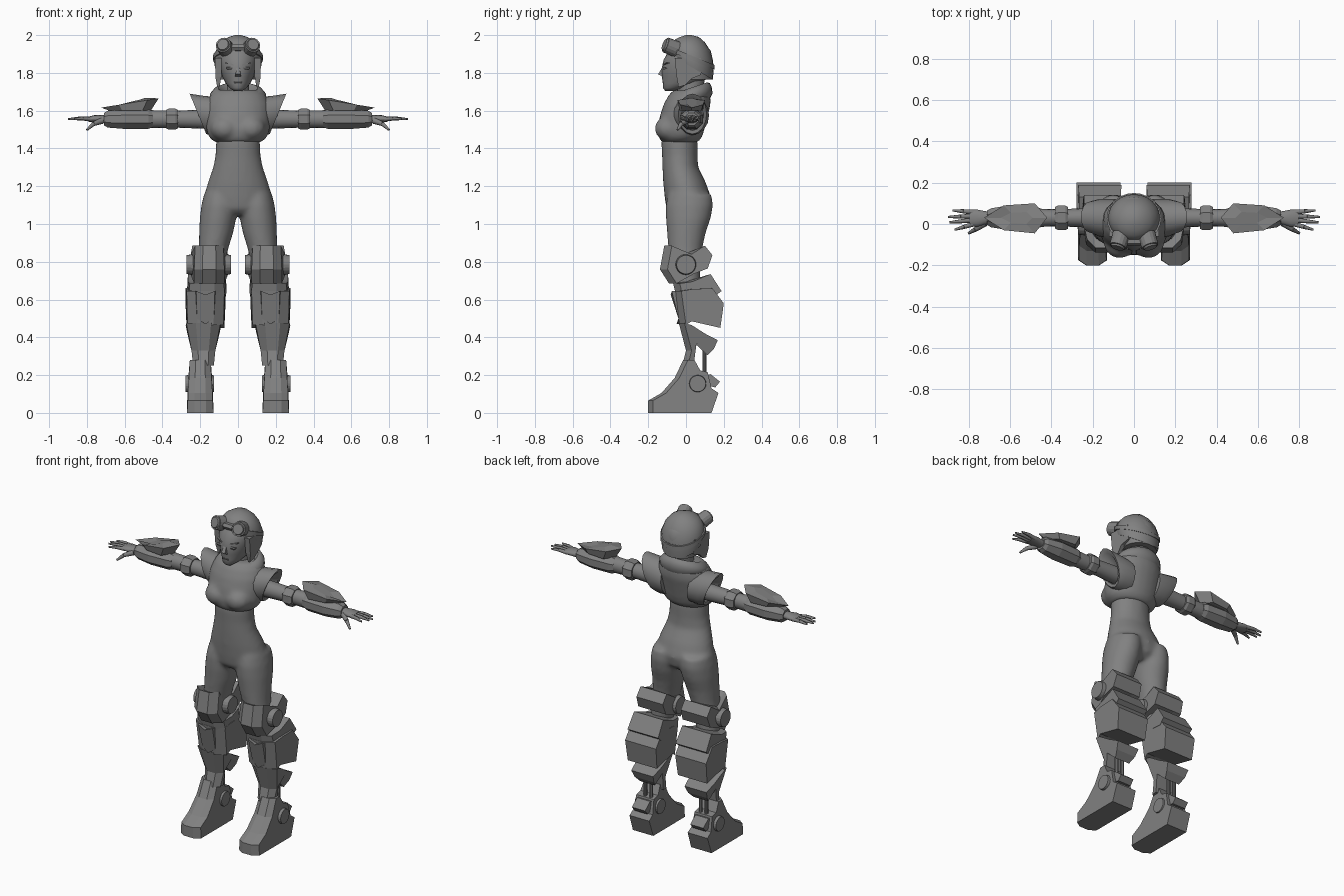
import bpy, bmesh, math
from mathutils import Vector as V

grey = bpy.data.materials.new("plain grey")
grey.diffuse_color = (0.22, 0.22, 0.22, 1)


def skin(name, shells, smooth=False, pair=False, remesh=0):
    """Bridge lists of point rings into capped shells."""
    bm = bmesh.new()
    for rings in shells:
        loops = [[bm.verts.new(p) for p in r] for r in rings]
        n = len(loops[0])
        for a, b in zip(loops, loops[1:]):
            for i in range(n):
                j = (i + 1) % n
                bm.faces.new((a[i], a[j], b[j], b[i]))
        bm.faces.new(loops[0][::-1])
        bm.faces.new(loops[-1])
    bmesh.ops.recalc_face_normals(bm, faces=bm.faces)
    me = bpy.data.meshes.new(name)
    bm.to_mesh(me)
    bm.free()
    me.materials.append(grey)
    ob = bpy.data.objects.new(name, me)
    bpy.context.collection.objects.link(ob)
    if smooth:
        bpy.ops.object.select_all(action='DESELECT')
        ob.select_set(True)
        bpy.context.view_layer.objects.active = ob
        bpy.ops.object.shade_smooth_by_angle(angle=math.radians(50))
    if pair:
        ob.modifiers.new("mirror", 'MIRROR').use_mirror_merge = False
    if remesh:
        m = ob.modifiers.new("blend", 'REMESH')
        m.mode, m.voxel_size, m.use_smooth_shade = 'VOXEL', remesh, True
        m = ob.modifiers.new("relax", 'SMOOTH')
        m.iterations = 8
    return ob


def ring(c, u, v, n, ph=0):
    c, u, v = V(c), V(u), V(v)
    return [c + u * math.cos(2 * math.pi * i / n + ph) + v * math.sin(2 * math.pi * i / n + ph)
            for i in range(n)]


def upright(rows, n=24, ph=0):
    """Rows of (z, cx, cy, rx, ry[, tilt])."""
    return [ring((r[1], r[2], r[0]), (r[3], 0, 0), (0, r[4], r[5] if len(r) > 5 else 0), n, ph)
            for r in rows]


def sideways(rows, n=16, ph=0):
    """Rows of (x, cy, cz, ry, rz[, tilt])."""
    return [ring((r[0], r[1], r[2]), (0, r[3], 0), (r[5] if len(r) > 5 else 0, 0, r[4]), n, ph)
            for r in rows]


def rod(a, b, r0, r1, n=16):
    a, b = V(a), V(b)
    q = (b - a).to_track_quat('Z', 'Y')
    return [ring(p, q @ V((r, 0, 0)), q @ V((0, r, 0)), n) for p, r in ((a, r0), (b, r1))]


def armour(cx, prof, chamfer=0.0):
    """Side profile of (y, z, half width) with bevelled front sides."""
    return [[(cx + k * w, y + (chamfer if abs(k) == 1 and y < 0.03 else 0), z) for y, z, w in prof]
            for k in (-1, -0.45, 0.45, 1)]


def ball(c, rx, ry, rz):
    return upright([(c[2] + rz * math.sin(a), c[0], c[1], rx * math.cos(a), ry * math.cos(a))
                    for a in [math.radians(d) for d in range(-80, 81, 20)]], 20)


# body suit: trunk and thighs blended together
trunk = upright([(1.48, 0, -.035, .11, .09), (1.43, 0, -.035, .117, .096), (1.36, 0, -.033, .12, .094),
                 (1.30, 0, -.03, .132, .095), (1.22, 0, -.008, .16, .113), (1.14, 0, .01, .182, .123),
                 (1.08, 0, .008, .17, .112), (1.05, 0, .005, .12, .08)])
thighs = [upright([(1.16, s * .095, .02, .085, .115), (1.1, s * .1, .018, .094, .126),
                   (1.03, s * .106, .012, .097, .119), (.95, s * .116, .002, .09, .102),
                   (.88, s * .128, -.003, .08, .092), (.78, s * .145, -.005, .072, .08),
                   (.66, s * .162, .01, .062, .065)]) for s in (1, -1)]
skin("body_suit", [trunk] + thighs, remesh=.012)

# vest with bust
vest = upright([(1.432, 0, -.033, .122, .097), (1.46, 0, -.03, .155, .115), (1.5, 0, -.027, .168, .125),
                (1.57, 0, -.012, .172, .127), (1.63, 0, .005, .17, .125), (1.68, 0, .018, .15, .112),
                (1.71, 0, .025, .12, .09)])
skin("vest", [vest] + [ball((s * .07, -.085, 1.505), .078, .082, .068) for s in (1, -1)], remesh=.012)

# flared shoulder openings, with a recessed inside
skin("shoulder_flare", [sideways([(.09, .02, 1.57, .1, .1, .01), (.165, .03, 1.575, .092, .105, .03),
                                  (.212, .034, 1.583, .075, .107, .044),
                                  (.205, .034, 1.58, .06, .085, .036), (.16, .034, 1.565, .05, .06, .02)])],
     smooth=True, pair=True)

# rolled cowl collar
cowl = upright([(1.64, 0, .02, .125, .105, .02), (1.665, 0, .02, .148, .12, .025),
                (1.69, 0, .02, .147, .118, .03), (1.715, 0, .022, .125, .105, .03),
                (1.72, 0, .022, .105, .09, .03), (1.7, 0, .022, .085, .075, .03), (1.66, 0, .022, .075, .065, .02)])
skin("collar", [cowl], smooth=True)

# head
skin("neck", [upright([(1.6, 0, .02, .06, .06), (1.78, 0, .03, .058, .07)])], smooth=True)
skin("head", [upright([(1.705, 0, -.088, .022, .022), (1.72, 0, -.065, .045, .058), (1.745, 0, -.025, .065, .098),
                       (1.78, 0, .0, .083, .128), (1.82, 0, .005, .095, .135), (1.87, 0, .012, .104, .13),
                       (1.92, 0, .02, .1, .11), (1.95, 0, .02, .07, .08)])], smooth=True)
skin("nose", [armour(0, [(-.122, 1.835, .008), (-.148, 1.793, .013), (-.125, 1.78, .016), (-.1, 1.8, .012)])])
skin("lips", [armour(0, [(-.112, 1.757, .02), (-.126, 1.75, .02), (-.118, 1.738, .015), (-.09, 1.745, .02)])])
skin("eyes", [armour(.042, [(-.119, 1.832, .02), (-.122, 1.825, .02), (-.119, 1.817, .016), (-.1, 1.825, .02)])],
     pair=True)
skin("brows", [[[(.016, y, 1.842), (.03, y, 1.848), (.068, y + .016, 1.856), (.068, y + .016, 1.851),
                 (.03, y, 1.841), (.016, y, 1.837)] for y in (-.121, -.1)]], pair=True)

# helmet, ear flaps and goggles
skin("helmet", [upright([(1.83, 0, .03, .122, .112, -.066), (1.86, 0, .03, .127, .116, -.052),
                         (1.9, 0, .03, .124, .113, -.035), (1.94, 0, .027, .108, .1, -.02),
                         (1.97, 0, .022, .083, .078, -.008), (1.99, 0, .018, .05, .05),
                         (2.0, 0, .015, .015, .015)])], smooth=True)
skin("ear_flap", [armour(.104, [(-.06, 1.88, .017), (-.05, 1.78, .016), (-.04, 1.725, .006), (-.005, 1.735, .008),
                                (.03, 1.77, .014), (.08, 1.79, .004), (.08, 1.88, .012)])], pair=True)
skin("nape_guard", [upright([(1.765, 0, .05, .098, .09), (1.85, 0, .045, .115, .1)])], smooth=True)
skin("goggle_strap", [upright([(1.868, 0, .028, .132, .122, -.05), (1.892, 0, .028, .132, .122, -.05)])], smooth=True)
goggle = rod((.06, -.05, 1.925), (.078, -.108, 1.948), .044, .041)
goggle += rod((.078, -.108, 1.948), (.0805, -.116, 1.951), .034, .03)
skin("goggles", [goggle], pair=True)
skin("goggle_bridge", [rod((-.05, -.085, 1.935), (.05, -.085, 1.935), .02, .02, 6)])

# arms
A = 1.555
skin("sleeve", [sideways([(.1, .03, A, .05, .05), (.2, .03, A, .048, .05), (.32, .03, A, .043, .045),
                          (.4, .03, A, .042, .046), (.48, .03, A, .045, .048), (.7, .03, A, .03, .026)])],
     smooth=True, pair=True)
skin("elbow_cuff", [sideways([(.318, .03, A, .056, .052), (.332, .03, A, .064, .06), (.368, .03, A, .064, .06),
                              (.382, .03, A, .056, .052)], 8, math.pi / 8)], pair=True)
skin("gauntlet", [sideways([(.45, .03, A, .048, .046), (.475, .03, A, .06, .055), (.6, .03, A, .066, .056),
                            (.69, .03, A, .05, .048), (.71, .03, A, .038, .035)], 8, math.pi / 8)], pair=True)
# sloping forearm shield
hexa = [(.42, .03), (.48, .1), (.63, .09), (.725, .03), (.63, -.03), (.48, -.045)]
skin("forearm_shield", [[[(.57 + (x - .57) * .72, .03 + (y - .03) * .85, 1.6) for x, y in hexa],
                         [(x, y, 1.665 - .16 * (x - .42)) for x, y in hexa],
                         [(.56 + (x - .56) * .5, .03 + (y - .03) * .4, 1.668 - .16 * (x - .42)) for x, y in hexa]]],
     pair=True)

# hands
skin("palm", [sideways([(.68, .03, A, .028, .022), (.72, .03, A, .032, .021), (.76, .028, A + .002, .042, .019),
                        (.795, .028, A, .04, .013)])], smooth=True, pair=True)
tips = [(.868, -.028), (.893, .008), (.9, .034), (.878, .066)]
fingers = []
for i, (x, y) in enumerate(tips):
    root, tip = V((.775, .0 + i * .019, A)), V((x, y, A))
    mid = (root + tip) / 2 + V((0, 0, .004))
    fingers += [rod(root, mid, .012, .010, 8), rod(mid, tip, .010, .005, 8)]
fingers += [rod((.72, .005, A - .008), (.765, -.025, 1.53), .017, .012, 8),
            rod((.765, -.025, 1.53), (.8, -.045, 1.498), .012, .006, 8)]
skin("fingers", fingers, smooth=True, pair=True)

# knee guards with round side hubs
skin("knee_guard", [armour(.152, [(-.115, .885, .075), (-.01, .84, .098), (.1, .885, .09), (.14, .835, .09),
                                  (.115, .765, .095), (0, .735, .1), (-.09, .685, .08), (-.138, .76, .08)], .04)],
     pair=True)
skin("knee_hubs", [rod((.235, 0, .785), (.272, 0, .785), .056, .05, 20),
                   rod((.07, 0, .785), (.036, 0, .785), .056, .05, 20)], pair=True)

# calf armour in two overlapping boxes, with shin plates
skin("upper_calf_guard", [armour(.165, [(-.068, .685, .09), (.0, .695, .1), (.13, .735, .1), (.188, .645, .105),
                                        (.15, .615, .1), (-.055, .63, .095)], .035)], pair=True)
skin("calf_box", [armour(.172, [(-.06, .645, .1), (.0, .655, .104), (.14, .66, .106), (.2, .58, .106),
                                (.182, .45, .1), (.03, .485, .1), (-.035, .465, .095)], .035)], pair=True)
skin("shin_plate", [[[(.172 + k * .055, y, .645), (.172 + k * .05, y + .035, .5), (.172, y + .025, .47),
                      (.172 - k * .05, y + .035, .5), (.172 - k * .055, y, .645), (.172, y - .006, .625)]
                     for k, y in ((1, -.04), (.9, -.075))]], pair=True)

# lower shin and boot
skin("lower_shin", [armour(.183, [(-.038, .475, .09), (.03, .465, .094), (.1, .42, .085), (.168, .385, .075),
                                  (.148, .34, .066), (.115, .305, .05), (.055, .36, .06), (.04, .25, .055),
                                  (-.02, .25, .055), (.0, .33, .063)], .03)], pair=True)
skin("boot", [armour(.2, [(-.2, 0, .07), (-.2, .065, .066), (-.13, .105, .065), (-.06, .185, .06),
                          (-.015, .28, .055), (.045, .28, .055), (.075, .225, .06), (.115, .215, .06),
                          (.135, .13, .066), (.172, .105, .068), (.135, 0, .07)], .025)], pair=True)
skin("heel_tab", [armour(.2, [(.09, .2, .045), (.13, .205, .045), (.18, .165, .045), (.155, .135, .045),
                              (.09, .15, .045)])], pair=True)
skin("ankle_hubs", [rod((.25, .062, .155), (.279, .062, .155), .047, .043, 20),
                    rod((.15, .062, .155), (.126, .062, .155), .047, .043, 20)], pair=True)
skin("ankle_pistons", [rod((x, .098, .16), (x, .098, .37), .011, .011, 10) for x in (.17, .21)], pair=True)
